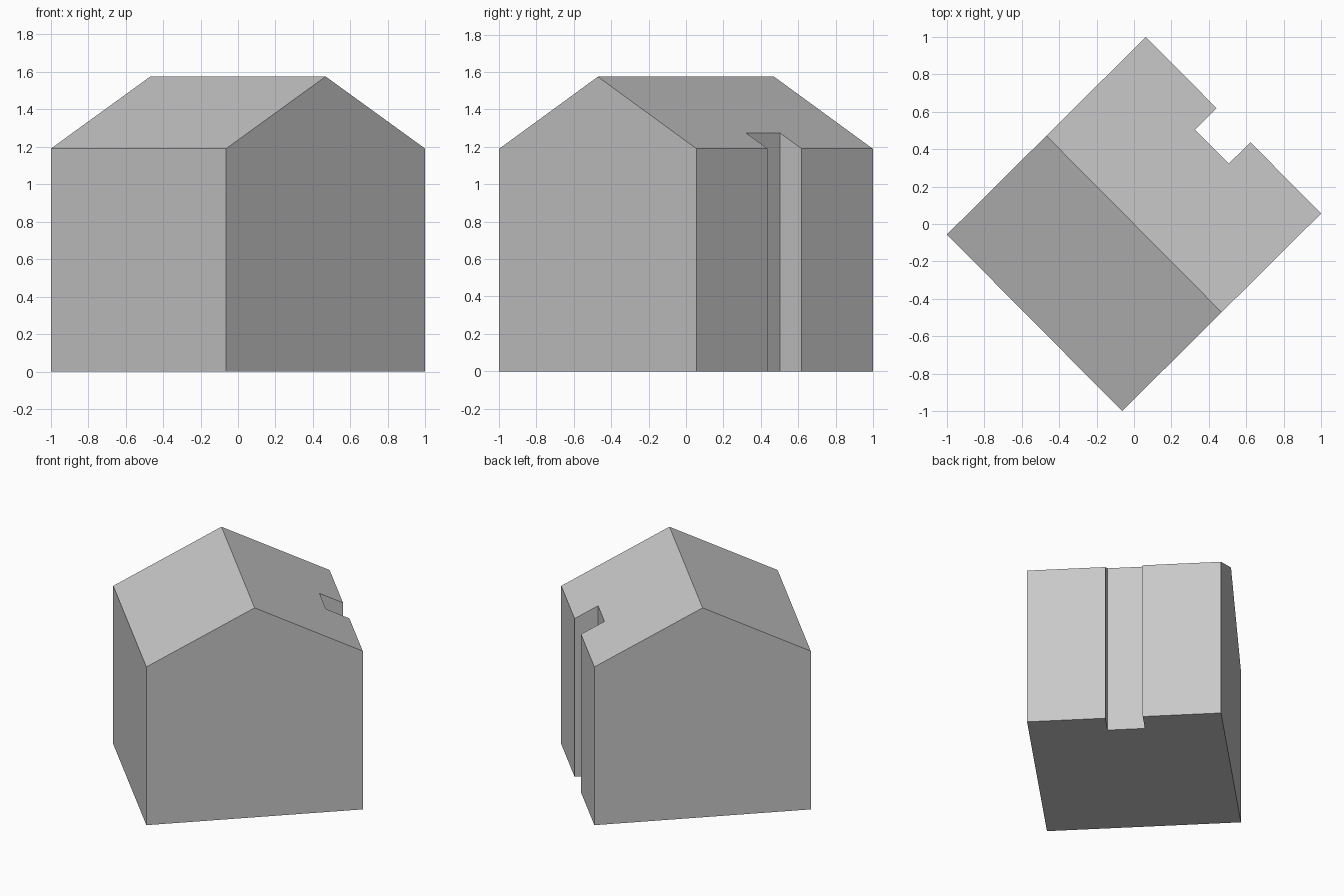
import bpy
import bmesh
import math
from mathutils import Matrix

cube = bpy.data.objects.get("Cube")
if cube:
    bpy.data.objects.remove(cube, do_unlink=True)

HALF_LENGTH = 0.664    # along the ridge
HALF_WIDTH = 0.7485    # ridge to eave
EAVE, RIDGE = 1.19, 1.575
NOTCH_HALF, NOTCH_BACK = 0.128, 0.586
TURN = math.radians(-45.2)

# plain grey finish
grey = bpy.data.materials.new("plain grey")
grey.use_nodes = True
colour = (0.58, 0.58, 0.58, 1)
grey.diffuse_color = colour
grey.node_tree.nodes["Principled BSDF"].inputs["Base Color"].default_value = colour

# footprint: two halves meeting under the ridge, one with a notch in its eave wall
bm = bmesh.new()
ridge = [bm.verts.new((s * HALF_LENGTH, 0, 0)) for s in (-1, 1)]
plain = [bm.verts.new((s * HALF_LENGTH, -HALF_WIDTH, 0)) for s in (-1, 1)]
notched = [bm.verts.new((x, y, 0)) for x, y in (
    (HALF_LENGTH, HALF_WIDTH), (NOTCH_HALF, HALF_WIDTH),
    (NOTCH_HALF, NOTCH_BACK), (-NOTCH_HALF, NOTCH_BACK),
    (-NOTCH_HALF, HALF_WIDTH), (-HALF_LENGTH, HALF_WIDTH))]
floor = [bm.faces.new(plain + ridge[::-1]), bm.faces.new(ridge + notched)]

# raise the walls and pitch the roof
raised = bmesh.ops.extrude_face_region(bm, geom=floor, use_keep_orig=True)["geom"]
for v in raised:
    if isinstance(v, bmesh.types.BMVert):
        v.co.z = RIDGE - (RIDGE - EAVE) * abs(v.co.y) / HALF_WIDTH

# merge flat neighbours in the gables and floor
bmesh.ops.recalc_face_normals(bm, faces=bm.faces[:])
bmesh.ops.dissolve_limit(bm, angle_limit=math.radians(1),
                         verts=bm.verts[:], edges=bm.edges[:])
bm.transform(Matrix.Rotation(TURN, 4, "Z"))

mesh = bpy.data.meshes.new("gabled_house")
bm.to_mesh(mesh)
bm.free()
mesh.materials.append(grey)
house = bpy.data.objects.new("gabled_house", mesh)
bpy.context.collection.objects.link(house)
